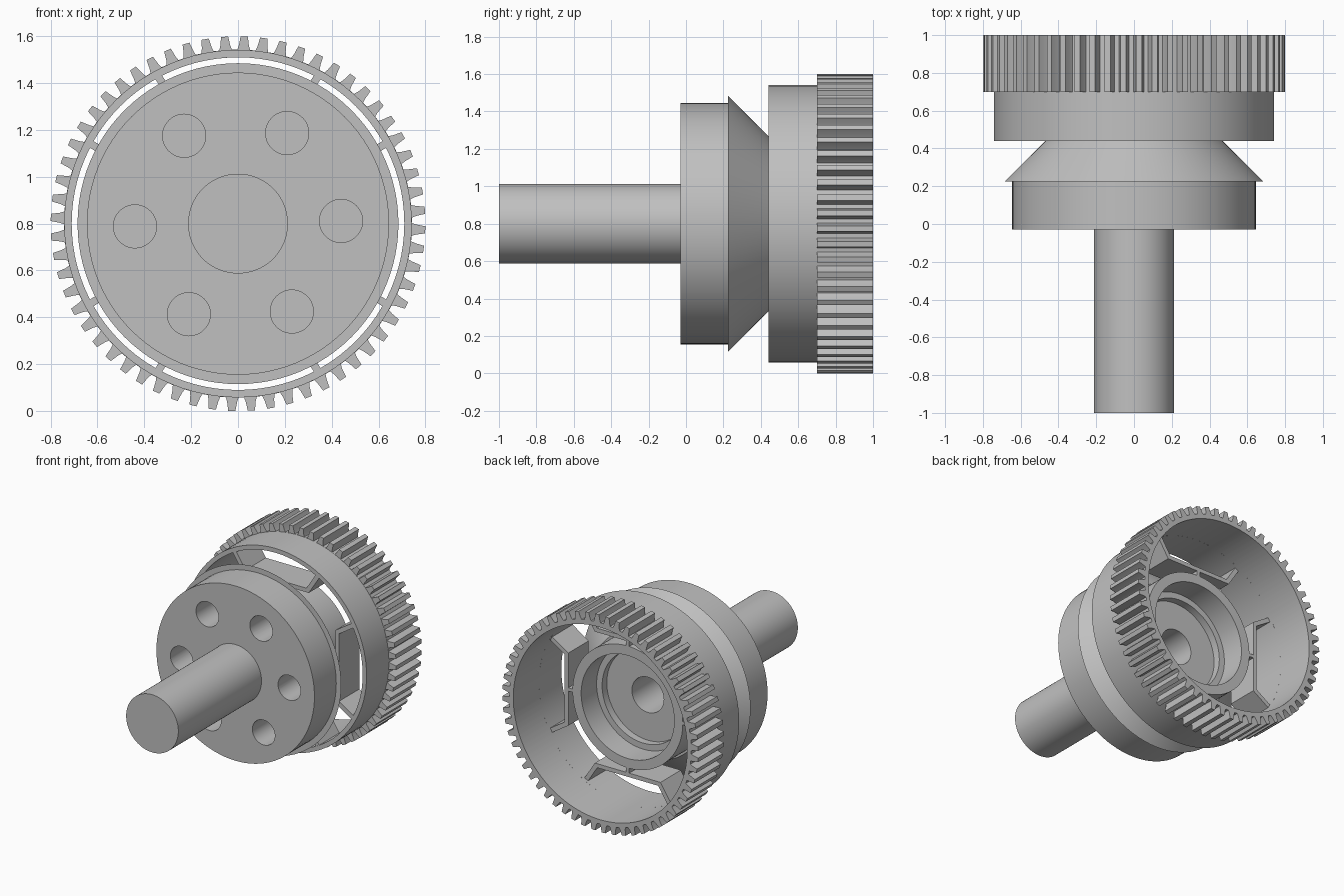
import bpy, bmesh
from math import sin, cos, radians, pi
from mathutils import Matrix, Vector

AXIS_Z = 0.8
SEGMENTS = 96
TEETH = 60

if "Cube" in bpy.data.objects:
    bpy.data.objects.remove(bpy.data.objects["Cube"], do_unlink=True)

grey = bpy.data.materials.new("plain grey")
grey.use_nodes = True
grey.diffuse_color = (0.53, 0.53, 0.53, 1)
grey.node_tree.nodes["Principled BSDF"].inputs["Base Color"].default_value = grey.diffuse_color


def finish(bm, name):
    """Clean the mesh, lift it to the axis height and shade it."""
    bmesh.ops.remove_doubles(bm, verts=bm.verts, dist=1e-5)
    bmesh.ops.recalc_face_normals(bm, faces=bm.faces)
    bmesh.ops.translate(bm, verts=bm.verts, vec=(0, 0, AXIS_Z))
    mesh = bpy.data.meshes.new(name)
    bm.to_mesh(mesh)
    bm.free()
    mesh.materials.append(grey)
    obj = bpy.data.objects.new(name, mesh)
    bpy.context.collection.objects.link(obj)
    return obj


def shade(obj):
    bpy.ops.object.select_all(action='DESELECT')
    obj.select_set(True)
    bpy.context.view_layer.objects.active = obj
    bpy.ops.object.shade_smooth_by_angle(angle=radians(30))


def lathe(name, profile, closed=False):
    """Spin (radius, y) points around the y axis."""
    bm = bmesh.new()
    verts = [bm.verts.new((r, y, 0)) for r, y in profile]
    pairs = list(zip(verts, verts[1:]))
    if closed:
        pairs.append((verts[-1], verts[0]))
    edges = [bm.edges.new(p) for p in pairs]
    bmesh.ops.spin(bm, geom=verts + edges, axis=(0, 1, 0), cent=(0, 0, 0),
                   angle=2 * pi, steps=SEGMENTS)
    return finish(bm, name)


def polar(r, angle, y):
    return Vector((r * cos(angle), y, r * sin(angle)))


# Shaft, drum, cone and bearing seat turned as one solid
hub = lathe("shaft_and_hub", [
    (0, -1), (0.213, -1), (0.213, -0.03), (0.645, -0.03), (0.645, 0.225),
    (0.685, 0.225), (0.465, 0.445), (0.45, 0.445), (0.45, 0.68),
    (0.38, 0.68), (0.38, 0.5), (0.335, 0.5), (0.335, 0.445),
    (0.13, 0.445), (0.13, 0.05), (0, 0.05)])

# Six blind holes in the front of the drum
bm = bmesh.new()
for i in range(6):
    place = Matrix.Translation(polar(0.44, radians(1.5 + 60 * i), 0.1))
    bmesh.ops.create_cone(bm, cap_ends=True, segments=48, radius1=0.092,
                          radius2=0.092, depth=0.4,
                          matrix=place @ Matrix.Rotation(pi / 2, 4, 'X'))
cutter = finish(bm, "hole_cutter")
cutter.hide_render = True
cut = hub.modifiers.new("holes", 'BOOLEAN')
cut.operation = 'DIFFERENCE'
cut.solver = 'EXACT'
cut.object = cutter
bpy.context.view_layer.objects.active = hub
bpy.ops.object.modifier_apply(modifier=cut.name)
bpy.data.objects.remove(cutter, do_unlink=True)
shade(hub)

# Plain outer ring in front of the gear
shade(lathe("outer_ring", [(0.71, 0.44), (0.742, 0.44), (0.742, 0.7), (0.71, 0.7)],
            closed=True))

# Toothed gear ring: (angle offset in degrees, radius) for one tooth
tooth = [(-2.1, 0.743), (-1.6, 0.762), (-1.1, 0.8),
         (1.1, 0.8), (1.6, 0.762), (2.1, 0.743)]
bm = bmesh.new()
sections = []
for i in range(TEETH):
    for offset, r in tooth:
        a = radians(4.1 + 360 / TEETH * i + offset)
        sections.append([bm.verts.new(polar(rad, a, y))
                         for rad, y in ((0.71, 0.7), (r, 0.7), (r, 1), (0.71, 1))])
for s, t in zip(sections, sections[1:] + sections[:1]):
    for k in range(4):
        n = (k + 1) % 4
        bm.faces.new((s[k], s[n], t[n], t[k]))
shade(finish(bm, "gear_ring"))

# Four sprung brackets joining the hub to the ring: (radial, tangential) half outline
half = [(0.44, 0.012), (0.485, 0.012), (0.485, 0.268), (0.625, 0.358),
        (0.643, 0.331), (0.515, 0.249)]
outline = half + [(u, -v) for u, v in reversed(half)]
for i, side in enumerate(("left", "top", "right", "bottom")):
    bm = bmesh.new()
    face = bm.faces.new([bm.verts.new((u, 0.442, v)) for u, v in outline])
    solid = bmesh.ops.extrude_face_region(bm, geom=[face])
    moved = [g for g in solid["geom"] if isinstance(g, bmesh.types.BMVert)]
    bmesh.ops.translate(bm, verts=moved, vec=(0, 0.238, 0))
    bmesh.ops.rotate(bm, verts=bm.verts, cent=(0, 0, 0),
                     matrix=Matrix.Rotation(-pi / 2 * i, 3, 'Y'))
    finish(bm, side + "_bracket")
